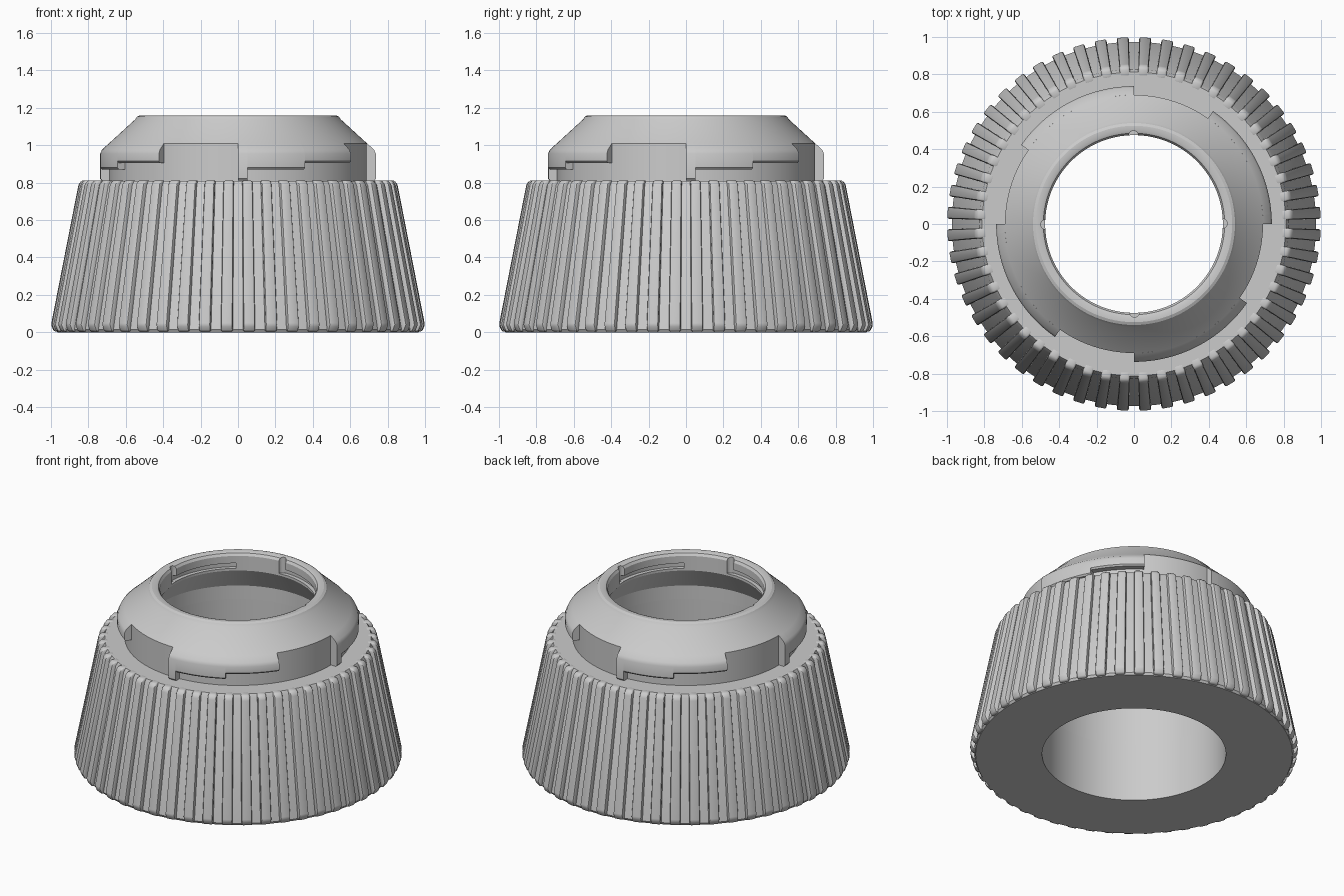
import bpy, bmesh
from math import sin, cos, radians, pi

cube = bpy.data.objects.get("Cube")
if cube:
    bpy.data.objects.remove(cube, do_unlink=True)

grey = bpy.data.materials.new("light grey")
grey.use_nodes = True
grey.diffuse_color = (0.6, 0.6, 0.6, 1)
grey.node_tree.nodes["Principled BSDF"].inputs["Base Color"].default_value = (0.6, 0.6, 0.6, 1)


def finish(bm, name):
    """Turn a bmesh into a named grey object."""
    bmesh.ops.recalc_face_normals(bm, faces=bm.faces[:])
    mesh = bpy.data.meshes.new(name)
    bm.to_mesh(mesh)
    bm.free()
    mesh.materials.append(grey)
    obj = bpy.data.objects.new(name, mesh)
    bpy.context.collection.objects.link(obj)
    return obj


def activate(obj):
    bpy.ops.object.select_all(action='DESELECT')
    obj.select_set(True)
    bpy.context.view_layer.objects.active = obj


def smooth(obj, angle=25):
    activate(obj)
    bpy.ops.object.shade_smooth_by_angle(angle=radians(angle))


def sweep(bm, profile, start=0, end=360, steps=144):
    """Sweep a closed (radius, z) profile around z between two angles."""
    full = end - start == 360
    rings = []
    for i in range(steps if full else steps + 1):
        a = radians(start + (end - start) * i / steps)
        rings.append([bm.verts.new((r * cos(a), r * sin(a), z)) for r, z in profile])
    n = len(profile)
    for i in range(steps):
        p, q = rings[i], rings[(i + 1) % len(rings)]
        for j in range(n):
            k = (j + 1) % n
            bm.faces.new((p[j], p[k], q[k], q[j]))
    if not full:
        bm.faces.new(rings[0])
        bm.faces.new(rings[-1])


# Tapered grip body with through bore
bm = bmesh.new()
sweep(bm, [(0.56, 0), (0.965, 0), (0.974, 0.015), (0.828, 0.785), (0.812, 0.81),
           (0.56, 0.81), (0.565, 0.39), (0.56, 0.39)])
smooth(finish(bm, "grip_body"))

# Ribs around the grip
RIBS = 52
rib_profile = [(0.93, 0.004), (0.985, 0.004), (1.0, 0.04), (0.853, 0.792), (0.835, 0.812), (0.79, 0.812)]
bm = bmesh.new()
for i in range(RIBS):
    a = 2 * pi * (i + 0.5) / RIBS
    sides = []
    for s in (-1, 1):
        side = []
        for r, z in rib_profile:
            t = s * (0.032 - 0.006 * z)
            side.append(bm.verts.new((r * cos(a) - t * sin(a), r * sin(a) + t * cos(a), z)))
        sides.append(side)
    n = len(rib_profile)
    for j in range(n):
        k = (j + 1) % n
        bm.faces.new((sides[0][j], sides[0][k], sides[1][k], sides[1][j]))
    for side in sides:
        bm.faces.new(side)
ribs = finish(bm, "grip_ribs")
bevel = ribs.modifiers.new("rounded edges", 'BEVEL')
bevel.width = 0.01
bevel.segments = 2
bevel.limit_method = 'ANGLE'
activate(ribs)
bpy.ops.object.modifier_apply(modifier=bevel.name)
smooth(ribs, 40)

# Conical collar with a rounded rim
bm = bmesh.new()
sweep(bm, [(0.69, 0.81), (0.69, 1.01), (0.55, 1.138), (0.54, 1.153), (0.525, 1.16), (0.5, 1.16),
           (0.485, 1.154), (0.475, 1.138), (0.475, 1.04), (0.56, 0.9), (0.56, 0.81)])
collar = finish(bm, "bayonet_collar")

# Inner entry notches and slots, cut from the collar
cutters = []
for k in range(4):
    a = 90 * k + 0.3
    bm = bmesh.new()
    sweep(bm, [(0.45, 1.055), (0.5, 1.055), (0.5, 1.09), (0.45, 1.09)], a - 54, a, 24)
    cutters.append(finish(bm, "slot_cutter"))
    bm = bmesh.new()
    bmesh.ops.create_cone(bm, cap_ends=True, segments=16, radius1=0.025, radius2=0.025, depth=0.147)
    bmesh.ops.translate(bm, verts=bm.verts[:],
                        vec=(0.473 * cos(radians(a)), 0.473 * sin(radians(a)), 1.1265))
    cutters.append(finish(bm, "notch_cutter"))
for cutter in cutters:
    cutter.hide_render = True
    cut = collar.modifiers.new("cut", 'BOOLEAN')
    cut.operation = 'DIFFERENCE'
    cut.solver = 'EXACT'
    cut.object = cutter
    activate(collar)
    bpy.ops.object.modifier_apply(modifier=cut.name)
    bpy.data.objects.remove(cutter, do_unlink=True)
smooth(collar)

# Outer bayonet lugs: stop wall, thick part, raised tail
bm = bmesh.new()
for k in range(4):
    for start, end, low in ((0, 4, 0.811), (4, 29, 0.87), (29, 55, 0.905)):
        sweep(bm, [(0.67, low), (0.728, low), (0.737, low + 0.01), (0.737, 0.955), (0.727, 0.977),
                   (0.69, 1.01), (0.67, 1.0)], 90 * k + start, 90 * k + end, max(2, (end - start) // 2))
smooth(finish(bm, "bayonet_lugs"))
